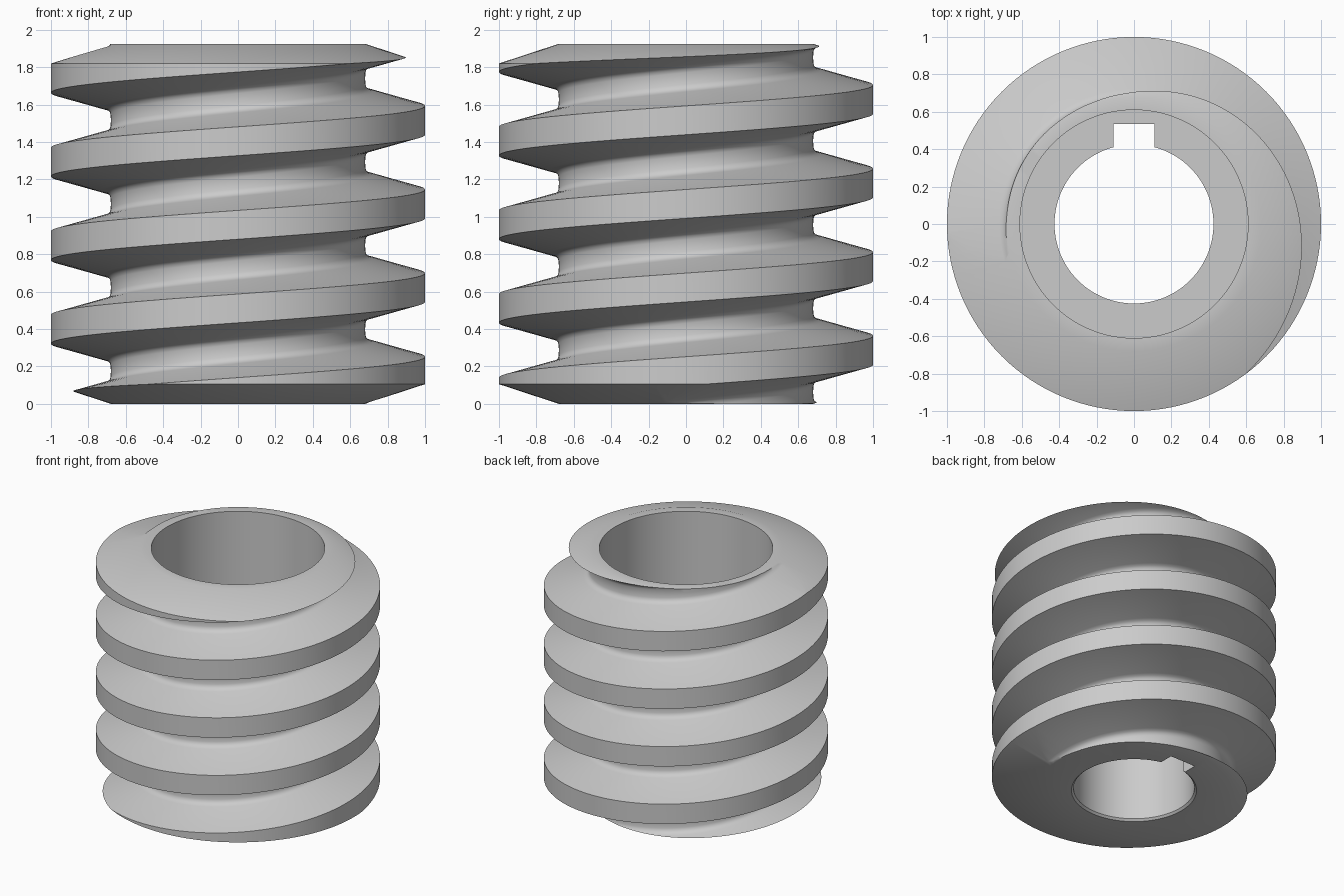
import bpy, bmesh, math

if "Cube" in bpy.data.objects:
    bpy.data.objects.remove(bpy.data.objects["Cube"])

H = 1.925        # total height
PITCH = 0.447    # thread rise per turn
N = 128          # segments around
TURNS = 8        # swept turns, trimmed by the blank afterwards
CREST_Z = 0.175  # height of the first crest on the +x side


def make_object(name, bm):
    bmesh.ops.recalc_face_normals(bm, faces=bm.faces[:])
    mesh = bpy.data.meshes.new(name)
    bm.to_mesh(mesh)
    bm.free()
    obj = bpy.data.objects.new(name, mesh)
    bpy.context.collection.objects.link(obj)
    return obj


def lathe(name, profile):
    """Revolve a closed (radius, z) profile into a ring."""
    bm = bmesh.new()
    rings = []
    for i in range(N):
        a = 2 * math.pi * (i + 0.5) / N
        rings.append([bm.verts.new((r * math.cos(a), r * math.sin(a), z)) for r, z in profile])
    m = len(profile)
    for i in range(N):
        a, b = rings[i], rings[(i + 1) % N]
        for k in range(m):
            bm.faces.new((a[k], b[k], b[(k + 1) % m], a[(k + 1) % m]))
    return make_object(name, bm)


def helical_screw(name):
    """Closed screw: one thread profile climbing around the axis."""
    half = [(0.68, 0.2235), (0.681, 0.192), (0.687, 0.174), (0.70, 0.161),
            (0.72, 0.152), (1.0, 0.077)]
    tooth = [(r, -z) for r, z in half] + [(r, z) for r, z in reversed(half[1:])]
    m = len(tooth)
    bm = bmesh.new()
    grid = {}
    for i in range(N):
        a = 2 * math.pi * i / N
        top = m * TURNS + (m if i == 0 else 0)
        for k in range(top + 1):
            r, z = tooth[k % m]
            z += CREST_Z + PITCH * (k // m - 2 + i / N)
            grid[i, k] = bm.verts.new((r * math.cos(a), r * math.sin(a), z))
    for k in range(m * TURNS + 1):
        grid[N, k] = grid[0, k + m]
    for i in range(N):
        for k in range(m * TURNS):
            bm.faces.new((grid[i, k], grid[i + 1, k], grid[i + 1, k + 1], grid[i, k + 1]))
    # end caps: a fan plus one flat face at the thread start
    for k0, z in ((0, -2.0), (m * TURNS, 4.0)):
        c = bm.verts.new((0, 0, z))
        for i in range(N):
            bm.faces.new((c, grid[i, k0], grid[i + 1, k0]))
        bm.faces.new([c] + [grid[0, k0 + j] for j in range(m, -1, -1)])
    return make_object(name, bm)


def boolean(target, cutter, operation):
    mod = target.modifiers.new(operation, 'BOOLEAN')
    mod.operation = operation
    mod.solver = 'EXACT'
    mod.object = cutter
    bpy.context.view_layer.objects.active = target
    bpy.ops.object.modifier_apply(modifier=mod.name)
    bpy.data.objects.remove(cutter)


# threaded body
worm = helical_screw("worm_screw")

# blank with bevelled ends, stepped bore and a small bore chamfer
slope = 0.105 / 0.32
rim = 1.06
rise = (rim - 0.68) * slope
blank = lathe("blank", [(0.44, 0), (0.68, 0), (rim, rise), (rim, H - rise), (0.68, H),
                        (0.61, H), (0.61, 0.95), (0.425, 0.95), (0.425, 0.015)])
boolean(worm, blank, 'INTERSECT')

# keyway slot beside the bore
bm = bmesh.new()
bmesh.ops.create_cube(bm, size=1)
bmesh.ops.scale(bm, vec=(0.218, 0.335, 1.5), verts=bm.verts[:])
bmesh.ops.translate(bm, vec=(0, 0.3675, 0.5), verts=bm.verts[:])
boolean(worm, make_object("keyway_cutter", bm), 'DIFFERENCE')

# single grey metal
grey = bpy.data.materials.new("grey_metal")
grey.diffuse_color = (0.6, 0.6, 0.6, 1)
grey.use_nodes = True
grey.node_tree.nodes["Principled BSDF"].inputs["Base Color"].default_value = grey.diffuse_color
worm.data.materials.clear()
worm.data.materials.append(grey)
for p in worm.data.polygons:
    p.material_index = 0

bpy.ops.object.select_all(action='DESELECT')
worm.select_set(True)
bpy.context.view_layer.objects.active = worm
bpy.ops.object.shade_smooth_by_angle(angle=math.radians(30))
